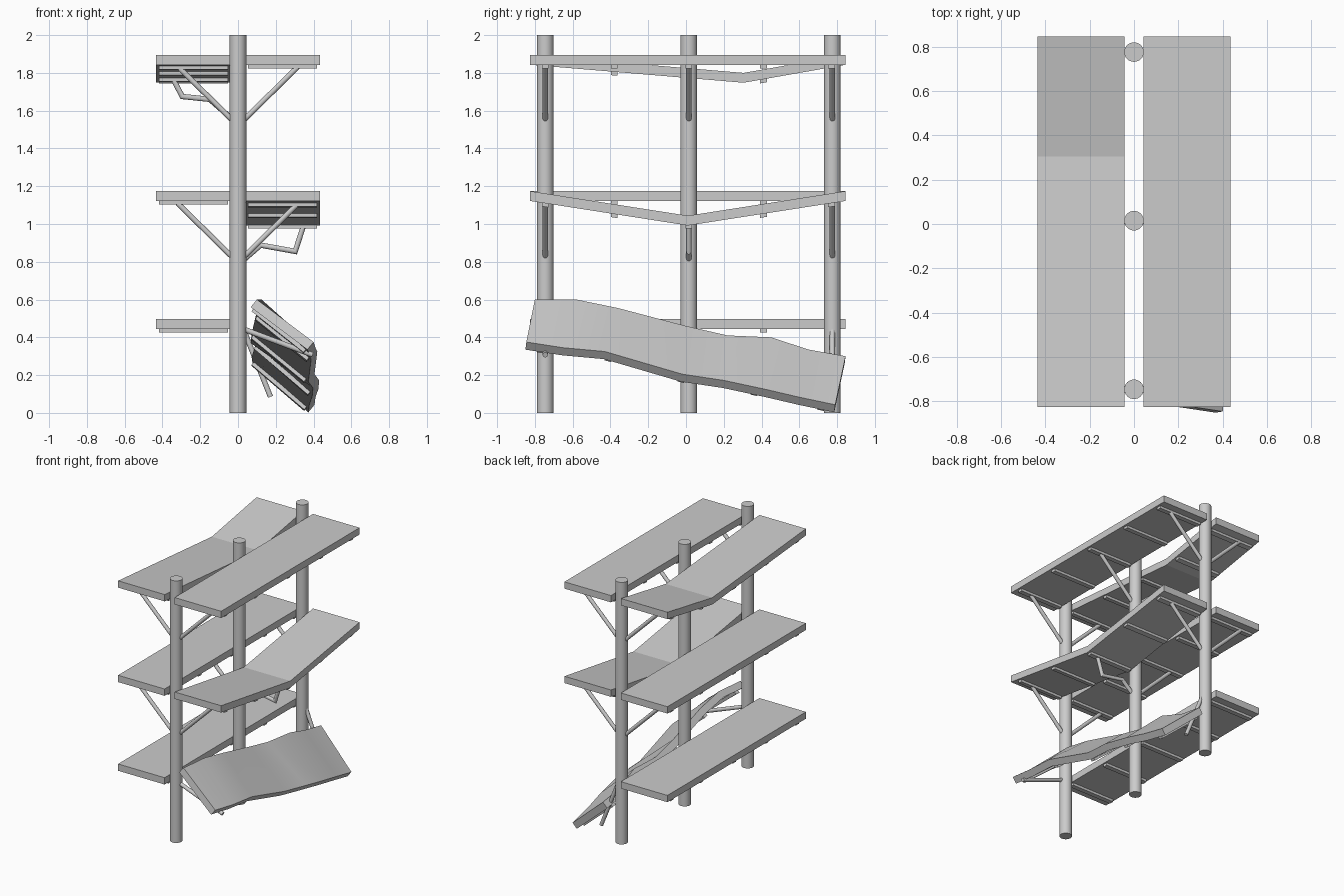
import bpy, bmesh
from mathutils import Vector

if "Cube" in bpy.data.objects:
    bpy.data.objects.remove(bpy.data.objects["Cube"])

POSTS = (-0.745, 0.015, 0.775)
BATTENS = (-0.745, -0.38, 0.015, 0.41, 0.77)
Y0, Y1 = -0.825, 0.845
THICK = 0.052


def add_mesh(name, bm, smooth=False):
    bmesh.ops.recalc_face_normals(bm, faces=bm.faces)
    me = bpy.data.meshes.new(name)
    bm.to_mesh(me)
    bm.free()
    ob = bpy.data.objects.new(name, me)
    bpy.context.collection.objects.link(ob)
    if smooth:
        bpy.ops.object.select_all(action='DESELECT')
        ob.select_set(True)
        bpy.context.view_layer.objects.active = ob
        bpy.ops.object.shade_smooth_by_angle()
    return ob


def tube(name, points, r, sides=16):
    """Round rod following a path that stays in one xz plane."""
    pts = [Vector(p) for p in points]
    bm = bmesh.new()
    rings = []
    import math
    for i, p in enumerate(pts):
        a = (pts[i] - pts[i - 1]).normalized() if i else None
        b = (pts[i + 1] - p).normalized() if i < len(pts) - 1 else None
        t = ((a or b) + (b or a)).normalized()
        side = Vector((0, 1, 0))
        up = t.cross(side).normalized()
        stretch = 1 / max(t.dot(a or b), 0.5)
        rings.append([bm.verts.new(p + side * r * math.cos(k * math.tau / sides)
                                   + up * r * stretch * math.sin(k * math.tau / sides))
                      for k in range(sides)])
    for q, s in zip(rings, rings[1:]):
        for k in range(sides):
            n = (k + 1) % sides
            bm.faces.new((q[k], q[n], s[n], s[k]))
    bm.faces.new(rings[0])
    bm.faces.new(rings[-1])
    return add_mesh(name, bm, True)


def slab(name, inner, outer, down, thick, smooth=False):
    """Plank lofted between two top edges and thickened along down."""
    bm = bmesh.new()
    rings = []
    for a, b in zip(inner, outer):
        rings.append([bm.verts.new(v) for v in (a, b, b + down * thick, a + down * thick)])
    for q, s in zip(rings, rings[1:]):
        for k in range(4):
            n = (k + 1) % 4
            bm.faces.new((q[k], q[n], s[n], s[k]))
    bm.faces.new(rings[0])
    bm.faces.new(rings[-1])
    return add_mesh(name, bm, smooth)


def along(edge, u):
    """Point on an edge polyline at fraction u of its y range."""
    y = edge[0].y + u * (edge[-1].y - edge[0].y)
    for a, b in zip(edge, edge[1:]):
        if y <= b.y + 1e-6:
            return a.lerp(b, (y - a.y) / (b.y - a.y))
    return edge[-1].copy()


def shelf(name, inner, outer, down, smooth=False):
    slab(name, inner, outer, down, THICK, smooth)
    for y in BATTENS:
        rows = []
        for d in (-0.018, 0.018):
            u = (y + d - Y0) / (Y1 - Y0)
            a, b = along(inner, u), along(outer, u)
            off = down * (THICK - 0.004)
            rows.append((a.lerp(b, 0.03) + off, a.lerp(b, 0.96) + off))
        slab(name + "_batten", [r[0] for r in rows], [r[1] for r in rows], down, 0.023)


def level_shelf(name, side, top, bend=None):
    path = [(Y0, top), (Y1, top)]
    if bend:
        path.insert(1, bend)
    shelf(name, [Vector((side * 0.042, y, z)) for y, z in path],
          [Vector((side * 0.435, y, z)) for y, z in path], Vector((0, 0, -1)))


# posts
for y in POSTS:
    tube("post", [(0, y, 0), (0, y, 2)], 0.044, 32)

# straight and sagging shelves
level_shelf("top_right_shelf", 1, 1.895)
level_shelf("top_left_shelf", -1, 1.895, (0.305, 1.80))
level_shelf("middle_left_shelf", -1, 1.174)
level_shelf("middle_right_shelf", 1, 1.174, (0.01, 1.044))
level_shelf("bottom_left_shelf", -1, 0.497)

# collapsed warped shelf
inner = [Vector(p) for p in (
    (0.10, -0.80, 0.60), (0.125, -0.58, 0.60), (0.127, -0.36, 0.555), (0.105, 0.0, 0.46),
    (0.10, 0.22, 0.41), (0.125, 0.45, 0.40), (0.105, 0.65, 0.335), (0.11, 0.845, 0.30))]
outer = [Vector(p) for p in (
    (0.40, -0.845, 0.375), (0.41, -0.65, 0.345), (0.42, -0.43, 0.325), (0.405, -0.02, 0.205),
    (0.43, 0.20, 0.172), (0.425, 0.42, 0.125), (0.41, 0.60, 0.083), (0.405, 0.79, 0.043))]
shelf("collapsed_shelf", inner, outer, Vector((-0.62, -0.1, -0.76)).normalized(), True)

# diagonal braces, with a buckled one under each sagging shelf
buckled = {
    (-1, 0): [(0.34, 1.76), (0.295, 1.675), (0.15, 1.66), (0.03, 1.555)],
    (1, 1): [(0.345, 0.985), (0.303, 0.855), (0.12, 0.888), (0.03, 0.81)]}
for level, top in enumerate((1.835, 1.11)):
    for side in (-1, 1):
        for i, y in enumerate(POSTS):
            path = [(0.32, top), (0.03, top - 0.285)]
            name = "brace"
            if i == 1 and (side, level) in buckled:
                path, name = buckled[side, level], "buckled_brace"
            tube(name, [(side * x, y, z) for x, z in path], 0.014)

# loose braces under the collapsed shelf
tube("front_fallen_brace", [(0.02, POSTS[0], 0.447), (0.395, POSTS[0], 0.307)], 0.014)
tube("back_fallen_brace", [(0.03, POSTS[2], 0.44), (0.172, POSTS[2], 0.085)], 0.014)
